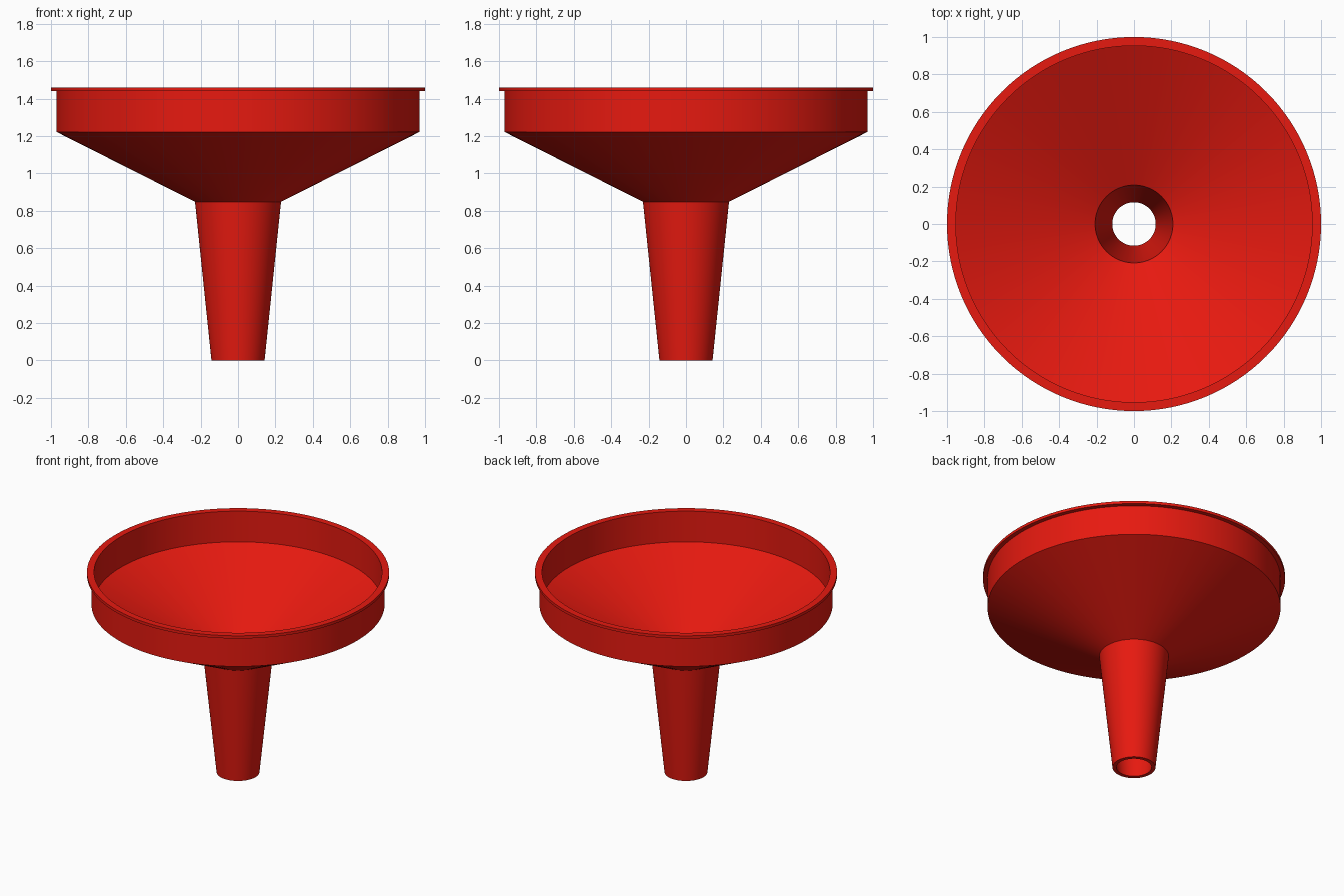
import bpy, bmesh, math

if "Cube" in bpy.data.objects:
    bpy.data.objects.remove(bpy.data.objects["Cube"])

SEGMENTS = 128

# Closed wall cross-section (radius, height): up the outside, over the lip, down the inside
PROFILE = [
    (0.142, 0.0), (0.23, 0.848),        # spout outside
    (0.97, 1.222), (0.97, 1.44),        # cone and collar outside
    (1.0, 1.44), (1.0, 1.46),           # rim lip
    (0.953, 1.46), (0.953, 1.236),      # collar inside
    (0.208, 0.86), (0.116, 0.0),        # cone and spout inside
]


def lathe(name, profile, material):
    """Revolve a closed profile around z."""
    bm = bmesh.new()
    rings = []
    for i in range(SEGMENTS):
        a = 2 * math.pi * i / SEGMENTS
        rings.append([bm.verts.new((r * math.cos(a), r * math.sin(a), z))
                      for r, z in profile])
    n = len(profile)
    for i, ring in enumerate(rings):
        nxt = rings[(i + 1) % SEGMENTS]
        for j in range(n):
            k = (j + 1) % n
            bm.faces.new((ring[j], nxt[j], nxt[k], ring[k]))
    bmesh.ops.recalc_face_normals(bm, faces=bm.faces)
    mesh = bpy.data.meshes.new(name)
    bm.to_mesh(mesh)
    bm.free()
    obj = bpy.data.objects.new(name, mesh)
    bpy.context.collection.objects.link(obj)
    mesh.materials.append(material)
    bpy.ops.object.select_all(action='DESELECT')
    obj.select_set(True)
    bpy.context.view_layer.objects.active = obj
    bpy.ops.object.shade_smooth_by_angle(angle=math.radians(20))
    return obj


# Red plastic
red = bpy.data.materials.new("red_plastic")
red.diffuse_color = (0.8, 0.01, 0.005, 1.0)
red.use_nodes = True
red.node_tree.nodes["Principled BSDF"].inputs["Base Color"].default_value = red.diffuse_color

# Funnel: one hollow revolved body
lathe("funnel", PROFILE, red)
